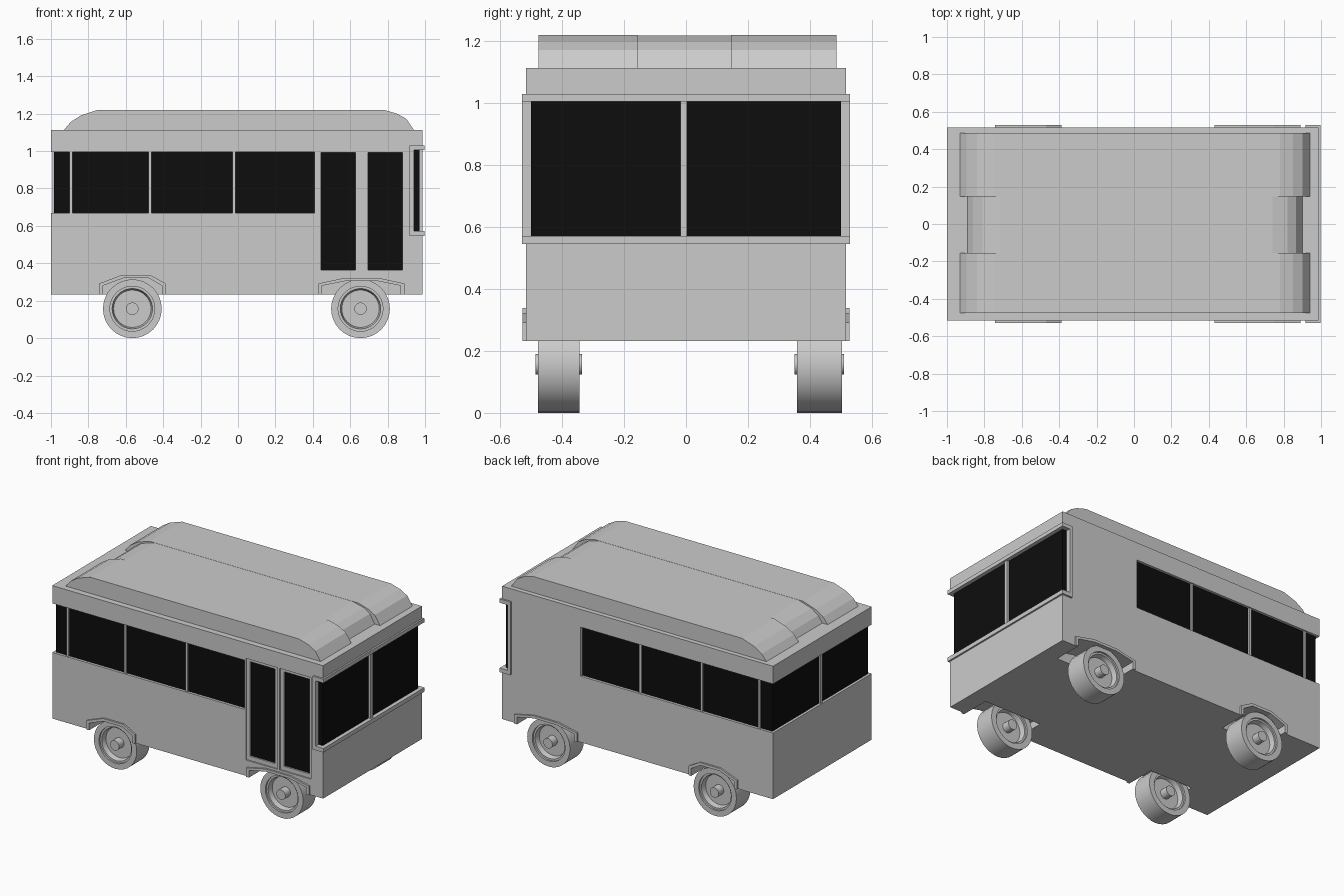
import bpy, bmesh, math

if "Cube" in bpy.data.objects:
    bpy.data.objects.remove(bpy.data.objects["Cube"])

black = bpy.data.materials.new("dark_glass")
black.diffuse_color = (0.004, 0.004, 0.004, 1)
black.use_nodes = True
black.node_tree.nodes["Principled BSDF"].inputs["Base Color"].default_value = black.diffuse_color


def make(name, bm, mat=None):
    bmesh.ops.recalc_face_normals(bm, faces=bm.faces[:])
    me = bpy.data.meshes.new(name)
    bm.to_mesh(me)
    bm.free()
    ob = bpy.data.objects.new(name, me)
    bpy.context.collection.objects.link(ob)
    if mat:
        me.materials.append(mat)
    return ob


def prism(name, pts, y0, y1, mat=None):
    """Extrude an x-z outline along y."""
    bm = bmesh.new()
    f = bm.faces.new([bm.verts.new((x, y0, z)) for x, z in pts])
    ext = bmesh.ops.extrude_face_region(bm, geom=[f])
    for v in ext["geom"]:
        if isinstance(v, bmesh.types.BMVert):
            v.co.y = y1
    return make(name, bm, mat)


def box(name, x0, x1, y0, y1, z0, z1, mat=None):
    return prism(name, [(x0, z0), (x1, z0), (x1, z1), (x0, z1)], y0, y1, mat)


def cut(target, cutter):
    m = target.modifiers.new("cut", "BOOLEAN")
    m.object, m.operation, m.solver = cutter, "DIFFERENCE", "EXACT"
    bpy.context.view_layer.objects.active = target
    bpy.ops.object.modifier_apply(modifier=m.name)
    bpy.data.objects.remove(cutter)


W = 0.517      # half width of body
G = 0.497      # half width at glass
WZ = (0.67, 0.995)
FZ = (0.57, 1.008)

# Body shell with recessed window bands
body = box("body", -1, 0.986, -W, W, 0.232, 1.113)
cut(body, box("c", -1.1, -0.98, -0.7, 0.7, *WZ))
cut(body, box("c", 0.968, 1.1, -0.7, 0.7, *FZ))
for s in (-1, 1):
    cut(body, box("c", -1.1, 0.41, s * G, s * 0.7, *WZ))
    cut(body, box("c", 0.94, 1.1, s * G, s * 0.7, *FZ))

# Wheel arches: pockets in the body and raised trim
arches = {
    "rear": ([(-.742, .232), (-.742, .292), (-.62, .338), (-.47, .338), (-.387, .292), (-.387, .232)],
             [(-.722, .232), (-.722, .28), (-.615, .32), (-.475, .32), (-.407, .28), (-.407, .232)]),
    "front": ([(.43, .232), (.43, .292), (.57, .322), (.75, .322), (.89, .292), (.89, .232)],
              [(.45, .232), (.45, .28), (.575, .305), (.745, .305), (.87, .28), (.87, .232)]),
}
for end, (outer, inner) in arches.items():
    for s in (-1, 1):
        hole = [(x, z if z > .24 else .1) for x, z in inner]
        cut(body, prism("c", hole, s * 0.33, s * 0.7))
        prism(end + "_arch_trim", outer + inner[::-1], s * 0.50, s * 0.528)

# Passenger doors on the front side
for x0, x1, g0, g1 in ((.42, .652, .445, .627), (.667, .897, .695, .88)):
    cut(body, box("c", x0, x1, -0.7, -W + 0.008, 0.337, 1.01))
    cut(body, box("c", g0, g1, -0.7, -W + 0.022, 0.365, 0.992))
    box("door_glass", g0, g1, -W + 0.026, -W + 0.018, 0.365, 0.992, black)

# Side and rear windows with pillars
for s in (-1, 1):
    box("side_windows", -0.983, 0.41, s * (G - .004), s * (G + .003), *WZ, black)
    box("windshield_side_glass", 0.94, 0.971, s * (G - .004), s * (G + .003), *FZ, black)
    for x in (-0.893, -0.471, -0.021):
        box("window_pillar", x - .008, x + .008, s * (G - .004), s * (G + .013), *WZ)
box("rear_windows", -0.983, -0.976, -G, G, *WZ, black)
box("rear_pillar", -0.993, -0.976, -.01, .01, *WZ)

# Windshield with wrap-around frame
box("windshield", 0.964, 0.971, -G, G, *FZ, black)
box("windshield_pillar", 0.964, 0.986, -.018, .004, *FZ)
for z0, z1 in ((0.545, 0.572), (1.005, 1.03)):
    box("windshield_rail", 0.968, 0.997, -0.529, 0.529, z0, z1)
    for s in (-1, 1):
        box("windshield_side_rail", 0.918, 0.968, s * G, s * 0.529, z0, z1)
for s in (-1, 1):
    box("windshield_post", 0.918, 0.94, s * G, s * 0.529, 0.572, 1.005)

# Roof: two long pods with a shorter section between them
pod = [(-.93, 1.113), (-.895, 1.155), (-.84, 1.19), (-.75, 1.22),
       (.78, 1.22), (.85, 1.2), (.9, 1.172), (.94, 1.113)]
mid = [(-.89, 1.113), (-.86, 1.155), (-.81, 1.19), (-.715, 1.219),
       (.74, 1.219), (.82, 1.2), (.865, 1.172), (.9, 1.113)]
prism("roof_pod_front", pod, -0.477, -0.156)
prism("roof_pod_back", pod, 0.146, 0.486)
prism("roof_middle", mid, -0.156, 0.146)


# Wheels: lathed tyre, dished rim and hub, the same on both sides
def wheel(name, x, y, half):
    h = half
    side = [(0, h + .008), (.033, h + .008), (.033, h - .045), (.1, h - .045),
            (.108, h - .012), (.12, h - .012), (.12, h), (.157, h)]
    prof = side + [(r, -d) for r, d in side[::-1]]
    bm = bmesh.new()
    vs = [bm.verts.new((r, d, 0)) for r, d in prof]
    es = [bm.edges.new(p) for p in zip(vs, vs[1:])]
    bmesh.ops.spin(bm, geom=vs + es, cent=(0, 0, 0), axis=(0, 1, 0),
                   angle=2 * math.pi, steps=32, use_duplicate=False)
    bmesh.ops.remove_doubles(bm, verts=bm.verts[:], dist=1e-4)
    ob = make(name, bm)
    ob.location = (x, y, 0.157)
    bpy.ops.object.select_all(action="DESELECT")
    ob.select_set(True)
    bpy.context.view_layer.objects.active = ob
    bpy.ops.object.shade_smooth_by_angle(angle=math.radians(30))


for end, x in (("rear", -0.565), ("front", 0.655)):
    wheel(end + "_wheel_right", x, -0.411, 0.067)
    wheel(end + "_wheel_left", x, 0.431, 0.072)
